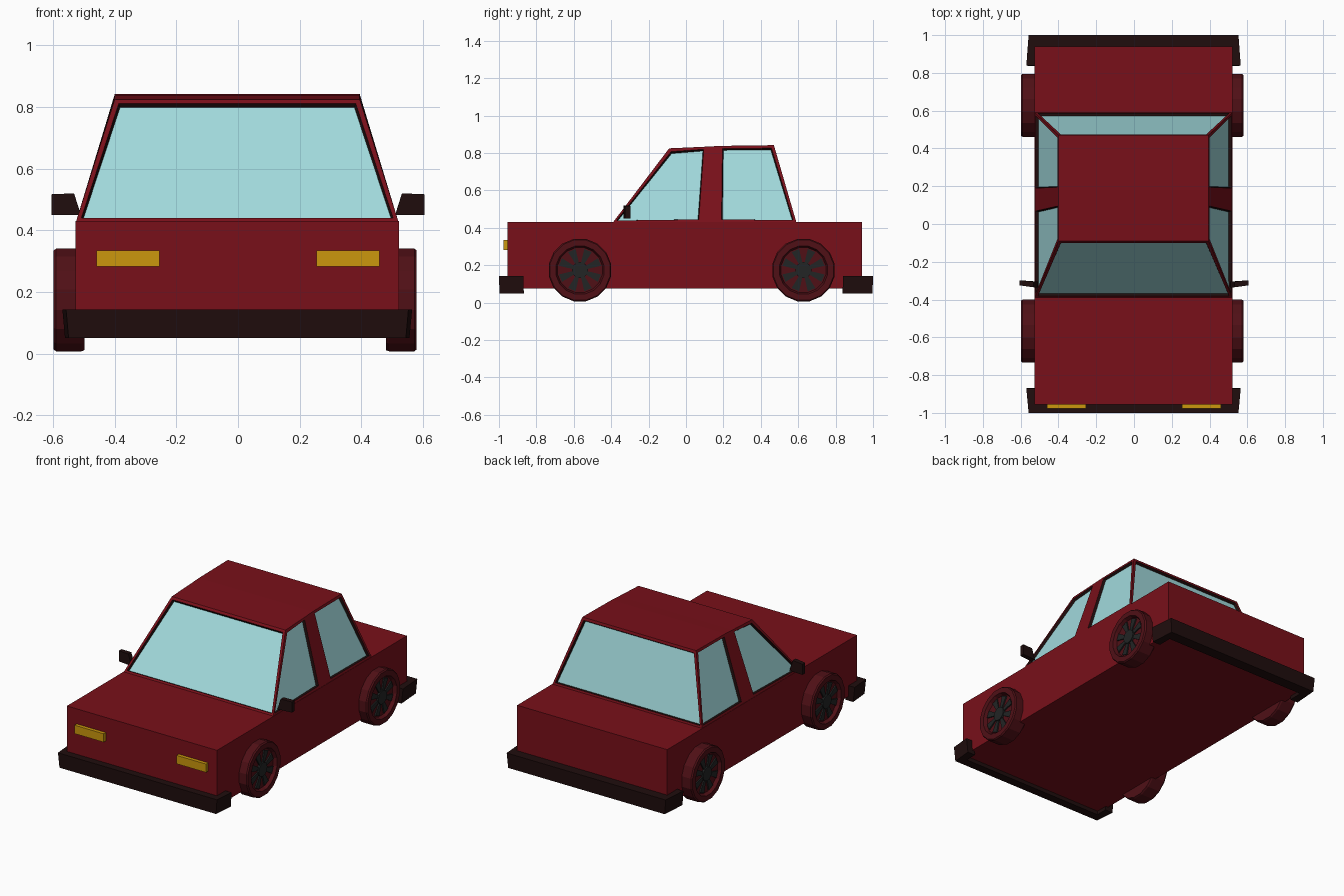
import bpy, bmesh
from math import pi, sin, cos

if "Cube" in bpy.data.objects:
    bpy.data.objects.remove(bpy.data.objects["Cube"])


def mat(name, r, g, b):
    m = bpy.data.materials.new(name)
    m.diffuse_color = (r, g, b, 1)
    m.use_nodes = True
    m.node_tree.nodes["Principled BSDF"].inputs["Base Color"].default_value = m.diffuse_color
    return m


RED = mat("red_paint", 0.19, 0.005, 0.01)
DARK_RED = mat("wheel_red", 0.08, 0.005, 0.008)
BLACK = mat("dark_trim", 0.014, 0.004, 0.004)
GREY = mat("spoke_grey", 0.016, 0.018, 0.018)
GLASS = mat("glass", 0.36, 0.70, 0.72)
AMBER = mat("amber", 0.60, 0.31, 0.004)


def finish(name, bm, *mats):
    bmesh.ops.recalc_face_normals(bm, faces=bm.faces)
    me = bpy.data.meshes.new(name)
    bm.to_mesh(me)
    bm.free()
    for m in mats:
        me.materials.append(m)
    ob = bpy.data.objects.new(name, me)
    bpy.context.collection.objects.link(ob)
    return ob


def box(name, lo, hi, m):
    bm = bmesh.new()
    bmesh.ops.create_cube(bm, size=1)
    for v in bm.verts:
        v.co = [(a + b) / 2 + c * (b - a) for a, b, c in zip(lo, hi, v.co)]
    return finish(name, bm, m)


def prism(bm, bottom, top):
    """Solid between two matching loops of points."""
    a = [bm.verts.new(p) for p in bottom]
    b = [bm.verts.new(p) for p in top]
    n = len(a)
    bm.faces.new(a[::-1])
    bm.faces.new(b)
    for i in range(n):
        j = (i + 1) % n
        bm.faces.new((a[i], a[j], b[j], b[i]))


# Lower body
box("body", (-0.527, -0.955, 0.075), (0.522, 0.94, 0.43), RED)

# Cabin: stations from front to back (base y, roof y, roof z)
bm = bmesh.new()
rows = []
for by, ty, tz in [(-0.39, -0.09, 0.825), (0.083, 0.11, 0.834), (0.175, 0.18, 0.838), (0.59, 0.47, 0.842)]:
    rows.append([bm.verts.new(p) for p in
                 [(-0.525, by, 0.43), (-0.4, ty, tz), (0.395, ty, tz), (0.52, by, 0.43)]])
windows = [bm.faces.new(rows[0]), bm.faces.new(rows[3][::-1])]
for i in range(3):
    for k in range(3):
        f = bm.faces.new((rows[i][k], rows[i + 1][k], rows[i + 1][k + 1], rows[i][k + 1]))
        if k != 1 and i != 1:
            windows.append(f)
bm.faces.new((rows[0][0], rows[0][3], rows[3][3], rows[3][0]))
bmesh.ops.recalc_face_normals(bm, faces=bm.faces)
# Red frame, then a dark recessed rim around each pane
bmesh.ops.inset_individual(bm, faces=windows, thickness=0.021)
rim = bmesh.ops.inset_individual(bm, faces=windows, thickness=0.007, depth=-0.015)["faces"]
for f in rim:
    f.material_index = 1
for f in windows:
    f.material_index = 2
finish("cabin", bm, RED, BLACK, GLASS)

# Bumpers wrapping round the corners (U-shaped outline)
for name, s, end, face, tip in [("front_bumper", -1, 1.0, 0.945, 0.87), ("rear_bumper", 1, 1.0, 0.93, 0.84)]:
    u = [(0.565, tip), (0.553, end), (-0.558, end), (-0.57, tip), (-0.515, tip), (-0.515, face), (0.51, face), (0.51, tip)]
    bm = bmesh.new()
    prism(bm, [(x * 0.985, s * (y - 0.003), 0.05) for x, y in u], [(x, s * y, 0.143) for x, y in u])
    finish(name, bm, BLACK)

# Headlights and door mirrors
for side, s in (("left", -1), ("right", 1)):
    x0, x1 = sorted((s * 0.255, s * 0.46))
    box(side + "_headlight", (x0, -0.977, 0.282), (x1, -0.95, 0.335), AMBER)
    bm = bmesh.new()
    prof = [(0.51, 0.45), (0.605, 0.45), (0.605, 0.517), (0.532, 0.52)]
    prism(bm, [(s * x, -0.335 + (x > 0.6) * 0.01, z) for x, z in prof],
          [(s * x, -0.305 + (x > 0.6) * 0.007, z) for x, z in prof])
    finish(side + "_mirror", bm, BLACK)


# Wheels: lathed tyre with a recessed disc, raised hub and eight spokes
def wheel(name, s, x_out, y):
    zc, n, R = 0.174, 16, 0.17

    def P(r, a, d):
        return (x_out - s * d, y + r * cos(a), zc + r * sin(a))

    bm = bmesh.new()
    prof = [(R - 0.004, 0.1), (R, 0.09), (R, 0.008), (R - 0.006, 0), (0.131, 0), (0.122, 0.022)]
    rings = [[bm.verts.new(P(r, 2 * pi * (i + 0.5) / n, d)) for i in range(n)] for r, d in prof]
    for a, b in zip(rings, rings[1:]):
        for i in range(n):
            j = (i + 1) % n
            bm.faces.new((a[i], a[j], b[j], b[i]))
    bm.faces.new(rings[0])
    bm.faces.new(rings[-1])
    finish(name, bm, DARK_RED)
    bm = bmesh.new()
    angles = [2 * pi * i / n for i in range(n)]
    prism(bm, [P(0.043, a, 0.024) for a in angles], [P(0.043, a, 0.008) for a in angles])
    for k in range(8):
        a = k * pi / 4 + pi / 8
        outline = [(0.038, -0.25), (0.115, -0.19), (0.115, 0.19), (0.038, 0.25)]
        prism(bm, [P(r, a + t, 0.024) for r, t in outline], [P(r, a + t, 0.014) for r, t in outline])
    finish(name + "_spokes", bm, GREY)


for side, s, x in (("left", -1, -0.598), ("right", 1, 0.58)):
    wheel("front_" + side + "_wheel", s, x, -0.567)
    wheel("rear_" + side + "_wheel", s, x, 0.628)
